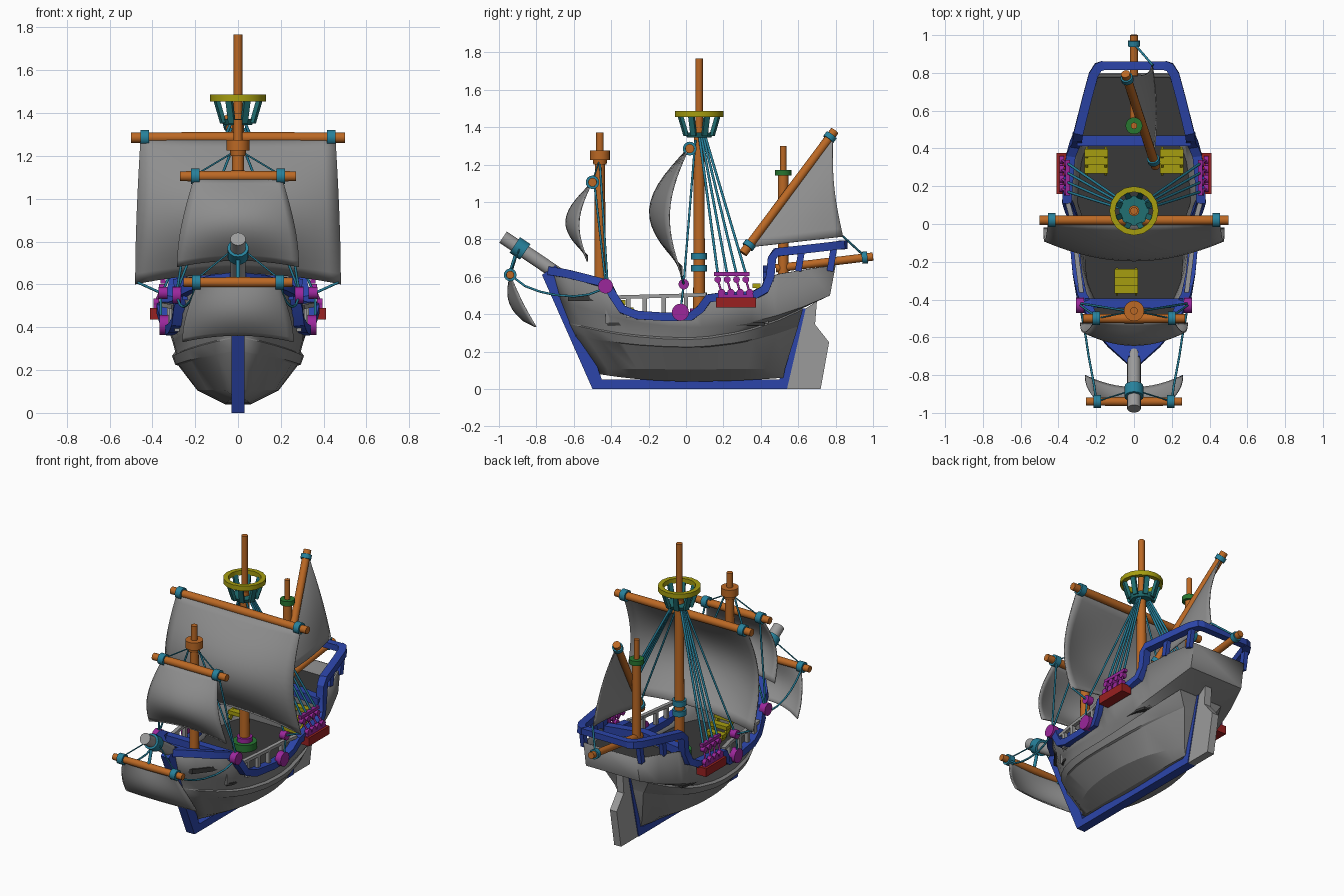
import bpy, bmesh
from math import sin, cos, pi
from mathutils import Vector as V, Matrix as M

if "Cube" in bpy.data.objects:
    bpy.data.objects.remove(bpy.data.objects["Cube"])

BLUE, ORANGE, TEAL, PURPLE = (.025, .06, .4, 1), (.5, .14, .018, 1), (.02, .22, .33, 1), (.33, .02, .33, 1)
YELLOW, RED, GREEN, DTEAL = (.38, .34, .005, 1), (.32, .015, .015, 1), (.02, .18, .03, 1), (.015, .16, .17, 1)
SAIL, HULL, DECK, PALE = (.27, .27, .27, 1), (.22, .22, .22, 1), (.04, .04, .04, 1), (.33, .33, .33, 1)
parts = {}


def part(name, col, thick=0):
    parts[name] = (bmesh.new(), col, thick)
    return parts[name][0]


def cyl(bm, p, q, r, r2=None, n=16):
    p, q = V(p), V(q)
    m = M.Translation((p + q) / 2) @ (q - p).to_track_quat('Z', 'Y').to_matrix().to_4x4()
    bmesh.ops.create_cone(bm, cap_ends=True, segments=n, radius1=r, radius2=r if r2 is None else r2,
                          depth=(q - p).length, matrix=m)


def box(bm, lo, hi):
    lo, hi = V(lo), V(hi)
    bmesh.ops.create_cube(bm, size=1, matrix=M.Translation((lo + hi) / 2) @ M.Diagonal((*(hi - lo), 1)))


def rope(bm, pts, r=.006):
    for a, b in zip(pts, pts[1:]):
        cyl(bm, a, b, r)


def loft(bm, rows, caps=False, closed=False):
    vs = [[bm.verts.new(p) for p in r] for r in rows]
    n = len(rows[0])
    for a, b in zip(vs, vs[1:]):
        for i in range(n if closed else n - 1):
            bm.faces.new((a[i], a[(i + 1) % n], b[(i + 1) % n], b[i]))
    if caps:
        bm.faces.new(vs[0][::-1])
        bm.faces.new(vs[-1])


def rail(bm, path, w, h, hint=(1, 0, 0)):
    # rectangular section swept along a path
    path, rows = [V(p) for p in path], []
    for i, p in enumerate(path):
        t = (path[min(i + 1, len(path) - 1)] - path[max(i - 1, 0)]).normalized()
        s = (V(hint) - V(hint).dot(t) * t).normalized()
        u = t.cross(s)
        rows.append([p + s * w / 2 * a + u * h / 2 * b for a, b in ((1, 1), (-1, 1), (-1, -1), (1, -1))])
    loft(bm, rows, True, True)


def prism(bm, yz, w):
    loft(bm, [[(x, y, z) for y, z in yz] for x in (-w, w)], True, True)


# hull: sheer line (x, y, z) and lower levels lofted together
SHEER = [(.02, -.72, .63), (.12, -.63, .615), (.205, -.53, .59), (.255, -.42, .56), (.275, -.39, .5),
         (.285, -.34, .425), (.3, -.26, .395), (.315, -.1, .385), (.32, .03, .39), (.34, .08, .43),
         (.355, .12, .485), (.35, .2, .495), (.335, .36, .5), (.315, .42, .53), (.3, .45, .6),
         (.29, .5, .615), (.25, .65, .64), (.195, .8, .66)]
# bow y, stern y, half width, bow z, mid z, stern z, stern width ratio
LEVELS = [(-.68, .77, .305, .48, .33, .5, .65), (-.63, .62, .29, .355, .275, .43, .52),
          (-.63, .625, .308, .35, .265, .425, .52), (-.6, .6, .293, .29, .225, .34, .38),
          (-.6, .6, .278, .285, .22, .335, .38),
          (-.48, .53, .19, .11, .105, .11, .25), (-.47, .52, .06, .08, .04, .06, .5)]
rows = []
for x, y, z in SHEER:
    t = (y + .72) / 1.52
    s = 2 * t - 1
    half = [V((x, y, z))]
    for yb, ys, w, zb, zm, zs, e in LEVELS:
        k = max(.02 / w, (1 - abs(s) ** 2.3) ** .75) if s < 0 else 1 - (1 - e) * s ** 2.3
        half.append(V((w * k, yb + (ys - yb) * t, zm + ((zb if s < 0 else zs) - zm) * s * s)))
    rows.append(half + [V((-p.x, p.y, p.z)) for p in reversed(half)])
hull = part('hull', HULL, .012)
loft(hull, rows)
n = len(rows[0])
last = list(hull.verts)[-n:]
for i in range(n // 2 - 1):
    hull.faces.new((last[i], last[i + 1], last[n - 2 - i], last[n - 1 - i]))

# decks and bulkheads
decks = part('decks', DECK)
for y0, y1, z0, z1, k in ((-.66, -.41, .47, .5, .88), (-.42, .44, .34, .355, .85), (.43, .79, .56, .58, .95)):
    pts = [(x * k, y) for x, y, _ in SHEER if y0 <= y <= y1]
    if y1 > .7:
        pts.append((.195, .78))
    pts += [(-x, y) for x, y in reversed(pts)]
    loft(decks, [[(x, y, z) for x, y in pts] for z in (z0, z1)], True, True)
walls = part('bulkheads', HULL)
box(walls, (-.22, -.43, .35), (.22, -.41, .53))
box(walls, (-.25, .42, .35), (.25, .44, .5))
box(walls, (-.285, .42, .48), (.285, .44, .6))

# keel, stem and sternpost; rudder
keel = part('keel', BLUE)
prism(keel, [(-.77, .61), (-.5, 0), (.54, 0), (.64, .43), (.57, .43), (.5, .05), (-.45, .05), (-.65, .62), (-.7, .66)], .03)
prism(part('rudder', PALE), [(.54, 0), (.72, 0), (.765, .25), (.69, .345), (.7, .47), (.64, .43)], .025)

# rails, waist fence, channels with deadeyes and shrouds
rails, fence = part('rails', BLUE), part('waist_fence', PALE)
chan, eyes, ropes = part('channels', RED), part('deadeyes', PURPLE), part('ropes', TEAL)
for sx in (1, -1):
    rail(rails, [(sx * x, y, z) for x, y, z in SHEER[:15]] + [(sx * .3, .46, .7), (sx * .295, .48, .73),
         (sx * .25, .66, .75), (sx * .215, .79, .765), (sx * .19, .83, .77), (sx * .16, .84, .77)], .05, .045)
    for x, y in ((.255, .62), (.21, .79)):
        rail(rails, [(sx * x, y - .02, .63), (sx * x, y, .75)], .03, .035)
    rail(fence, [(sx * .275, -.39, .49), (sx * .3, -.2, .495), (sx * .32, 0, .5), (sx * .35, .11, .505)], .025, .02)
    for x, y in ((.285, -.31), (.298, -.22), (.308, -.12), (.32, 0)):
        box(fence, (sx * x - .012, y - .012, .38), (sx * x + .012, y + .012, .5))
    box(chan, (sx * .375 - .035, .16, .435), (sx * .375 + .035, .375, .49))
    box(eyes, (sx * .35 - .012, .15, .605), (sx * .35 + .012, .34, .625))
    box(eyes, (sx * .385 - .01, .17, .49), (sx * .385 + .01, .36, .505))
    for i in range(4):
        y = .17 + i * .05
        cyl(eyes, (sx * .34, y, .585), (sx * .37, y, .585), .018)
        cyl(eyes, (sx * .37, y + .02, .515), (sx * .395, y + .02, .515), .02)
        rope(eyes, [(sx * .355, y, .585), (sx * .385, y + .02, .515)])
        rope(ropes, [(sx * .03, .07 + i * .01, 1.36), (sx * .35, y, .615)], .007)
    # large blocks
    for x, y, z, r in ((.285, -.43, .55, .04), (.345, -.03, .41, .046), (.35, -.012, .56, .028)):
        cyl(eyes, (sx * (x - .02), y, z), (sx * (x + .022), y, z), r)
    # running ropes
    rope(ropes, [(sx * .2, -.49, 1.1), (sx * .285, -.43, .57)])
    rope(ropes, [(sx * .04, -.46, 1.2), (sx * .285, -.42, .57)])
    rope(ropes, [(0, -.46, 1.23), (sx * .2, -.5, 1.11)], .004)
    rope(ropes, [(sx * .2, -.94, .61), (sx * .21, -.86, .55), (sx * .225, -.78, .52), (sx * .24, -.7, .503),
                 (sx * .255, -.6, .495), (sx * .27, -.52, .505), (sx * .285, -.43, .54)])
    rope(ropes, [(sx * .04, -.89, .75), (sx * .2, -.94, .62)], .004)
    rope(ropes, [(sx * .47, -.025, .61), (sx * .36, -.012, .56), (sx * .36, -.03, .41)])
    rope(ropes, [(sx * .03, .05, 1.33), (sx * .35, -.012, .57)])
rail(rails, [(-.26, -.42, .55), (.26, -.42, .55)], .05, .045, (0, 1, 0))
rail(rails, [(-.3, .44, .6), (0, .44, .635), (.3, .44, .6)], .055, .05, (0, 1, 0))
rail(rails, [(-.17, .838, .77), (.17, .838, .77)], .045, .04, (0, 1, 0))
loft(rails, [[(-.12, -.63, z), (0, -.725, z + .015), (.12, -.63, z)] for z in (.61, .635)], True, True)

# stairs
stairs = part('stairs', YELLOW)
for x, y0, dy, z0, dz in ((.2, .29, .043, .43, .055), (-.2, .29, .043, .43, .055), (-.04, -.26, -.043, .37, .04)):
    for i in range(3):
        y = y0 + dy * i
        box(stairs, (x - .062, y - abs(dy) / 2, z0 + i * dz), (x + .062, y + abs(dy) / 2, z0 + .025 + i * dz))
    for sx in (-.05, .05):
        rail(stairs, [(x + sx, y0 - dy * .5, z0 - .03), (x + sx, y0 + dy * 2.5, z0 + dz * 2)], .012, .03)

# masts, yards, boom
masts = part('masts', ORANGE)
cyl(masts, (0, -.46, .48), (0, -.46, 1.24), .031, .027)
cyl(masts, (0, -.46, 1.2), (0, -.46, 1.235), .035, .04)
cyl(masts, (0, -.46, 1.225), (0, -.46, 1.275), .054)
cyl(masts, (0, -.46, 1.27), (0, -.46, 1.37), .02)
cyl(masts, (0, .07, .34), (0, .07, 1.4), .032, .028)
cyl(masts, (0, .07, 1.38), (0, .07, 1.766), .02)
cyl(masts, (0, .52, .55), (0, .52, 1.15), .028)
cyl(masts, (0, .52, 1.15), (0, .52, 1.3), .017)
yards, bands = part('yards', ORANGE), part('bands', TEAL)
for y, z, w, b, r in ((.02, 1.285, .5, .435, .024), (-.5, 1.105, .27, .2, .023), (-.94, .61, .255, .195, .021)):
    for sx in (1, -1):
        cyl(yards, (0, y, z), (sx * w, y, z), r + .003, r)
        cyl(bands, (sx * (b - .02), y, z), (sx * (b + .02), y, z), r + .013)
ya, yb = V((.115, .305, .725)), V((-.045, .795, 1.38))
cyl(yards, ya, yb, .024)
for t in (.05, .93):
    cyl(bands, ya.lerp(yb, t), ya.lerp(yb, t + .035), .033)
cyl(yards, (0, .48, .645), (0, 1, .708), .022)
cyl(bands, (0, .94, .701), (0, .97, .704), .032)
rope(ropes, [(0, .955, .71), (.1, .84, .815)])
for z in (.645, .71):
    cyl(bands, (0, .07, z - .018), (0, .07, z + .018), .043)

# bowsprit with collar
cyl(part('bowsprit', PALE), (0, -.978, .812), (0, -.5, .49), .036)
cyl(bands, (0, -.915, .77), (0, -.86, .733), .05)
rope(ropes, [(0, -.9, .75), (0, -.94, .62)], .01)

# mast fittings and crow's nest
cyl(part('mizzen_collar', GREEN), (0, .52, 1.14), (0, .52, 1.172), .045)
cyl(part('mast_step', GREEN), (0, .07, .35), (0, .07, .4), .075)
cyl(eyes, (0, .07, .4), (0, .07, .43), .048)
nest = part('nest_rim', YELLOW)
ring = [[(r * cos(a), .07 + r * sin(a), z) for r, z in ((.13, 1.455), (.13, 1.487), (.1, 1.487), (.1, 1.455))]
        for a in [i * pi / 8 for i in range(17)]]
loft(nest, ring, False, True)
bmesh.ops.remove_doubles(nest, verts=nest.verts, dist=1e-4)
struts = part('nest_frame', DTEAL)
cyl(struts, (0, .07, 1.345), (0, .07, 1.372), .065, .08)
for i in range(8):
    a = i * pi / 4 + pi / 8
    d = V((cos(a), sin(a), 0))
    o = V((0, .07, 0))
    rail(struts, [o + d * .075 + V((0, 0, 1.355)), o + d * .108 + V((0, 0, 1.46))], .03, .02, (-sin(a), cos(a), 0))


# square sails: bulge is fullest in the middle, foot arched
def sail(name, top, foot, w0, w1, bulge, k, flat, arch):
    rows = []
    for j in range(15):
        v = j / 14
        w = w0 + (w1 - w0) * sin(v * pi / 2)
        rows.append([(w * u, top[0] + (foot[0] - top[0]) * v - bulge * sin(pi * v * k) * (1 - flat * u * u),
                      top[1] + (foot[1] - top[1]) * v + arch * v * v * (1 - u * u))
                     for u in [i / 8 - 1 for i in range(17)]])
    loft(part(name, SAIL, .008), rows)


sail('main_sail', (.01, 1.29), (-.025, .6), .455, .48, .19, 1, .55, .05)
sail('fore_sail', (-.51, 1.1), (-.53, .68), .205, .285, .125, 1, .55, .03)
sail('sprit_sail', (-.945, .605), (-.795, .33), .19, .26, .09, .7, .85, .03)

# lateen sail: triangle bellied to one side
A, B, C = V((.105, .34, .76)), V((-.03, .785, 1.35)), V((.1, .84, .815))
rows = []
for j in range(13):
    v = j / 12 * .98
    a, b = A.lerp(B, v), C.lerp(B, v) - V((0, .02 * sin(pi * v), 0))
    rows.append([a.lerp(b, i / 12) + V((.02 * sin(pi * i / 12) * (1 - v) + .03 * sin(pi * v) * i / 12, 0, 0)) for i in range(13)])
loft(part('lateen_sail', SAIL, .008), rows)

# turn every part into an object
mats = {}
for name, (bm, col, thick) in parts.items():
    bmesh.ops.recalc_face_normals(bm, faces=bm.faces)
    me = bpy.data.meshes.new(name)
    bm.to_mesh(me)
    bm.free()
    ob = bpy.data.objects.new(name, me)
    bpy.context.collection.objects.link(ob)
    if col not in mats:
        mats[col] = bpy.data.materials.new('paint')
        mats[col].diffuse_color = col
    me.materials.append(mats[col])
    if thick:
        ob.modifiers.new('thickness', 'SOLIDIFY').thickness = thick
    ob.select_set(True)
    bpy.context.view_layer.objects.active = ob
bpy.ops.object.shade_smooth_by_angle(angle=.43)

for m in bpy.data.materials:
    if m.users and not m.is_grease_pencil:
        m.use_nodes = True
        m.node_tree.nodes["Principled BSDF"].inputs["Base Color"].default_value = m.diffuse_color
